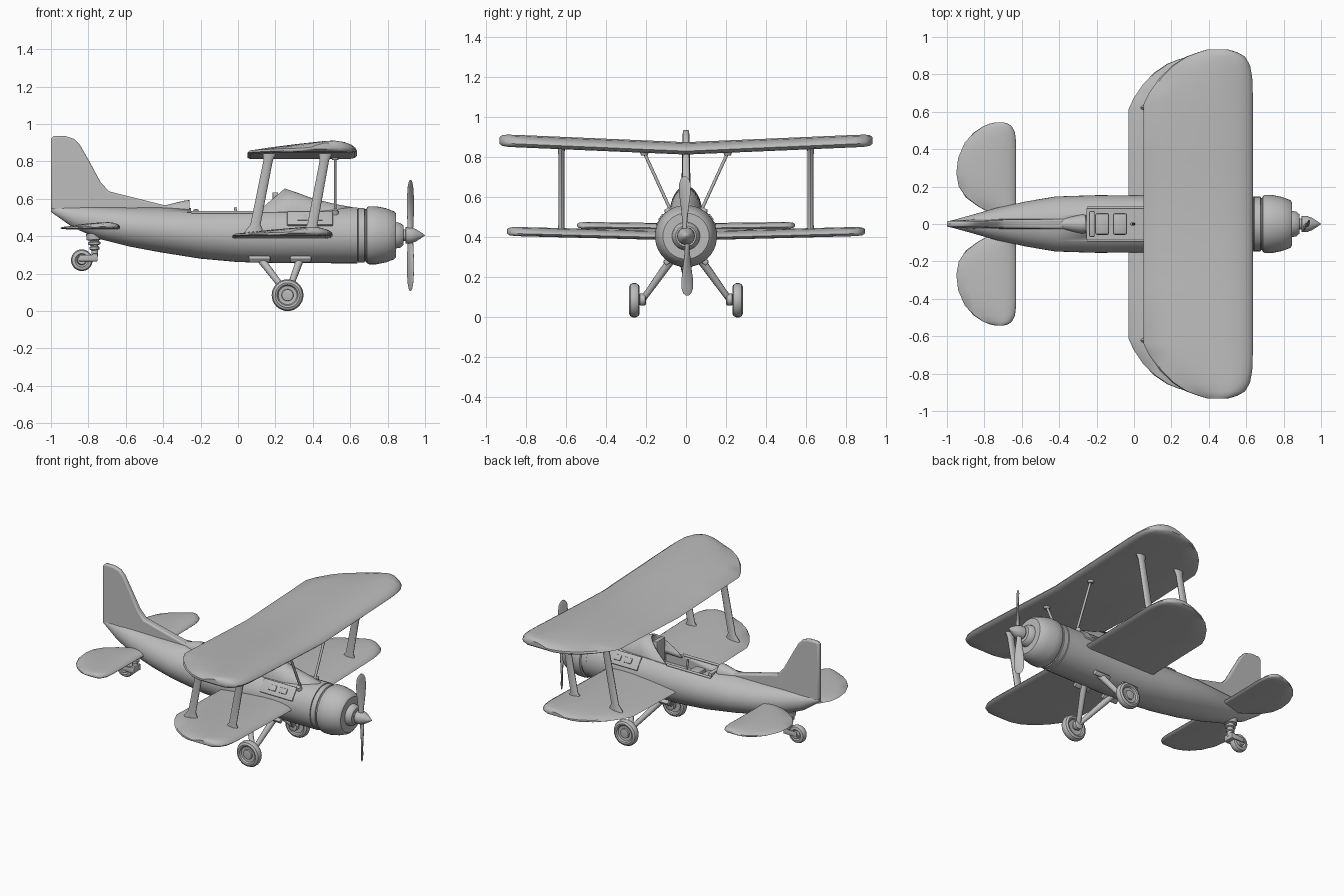
import bpy, bmesh, math
from mathutils import Vector, Matrix

if "Cube" in bpy.data.objects:
    bpy.data.objects.remove(bpy.data.objects["Cube"])

GREY = bpy.data.materials.new("plain grey")
GREY.diffuse_color = (0.5, 0.5, 0.5, 1)
GREY.use_nodes = True
GREY.node_tree.nodes["Principled BSDF"].inputs["Base Color"].default_value = GREY.diffuse_color
AXIS_Z = 0.405  # height of the engine axis


def finish(name, bm, angle=35):
    bmesh.ops.recalc_face_normals(bm, faces=bm.faces[:])
    me = bpy.data.meshes.new(name)
    bm.to_mesh(me)
    bm.free()
    me.materials.append(GREY)
    ob = bpy.data.objects.new(name, me)
    bpy.context.collection.objects.link(ob)
    bpy.ops.object.select_all(action='DESELECT')
    ob.select_set(True)
    bpy.context.view_layer.objects.active = ob
    bpy.ops.object.shade_smooth_by_angle(angle=math.radians(angle))
    return ob


def loft(name, rings, angle=35):
    """Skin a list of closed rings and cap both ends."""
    bm = bmesh.new()
    vs = [[bm.verts.new(p) for p in r] for r in rings]
    n = len(vs[0])
    for a, b in zip(vs, vs[1:]):
        for i in range(n):
            j = (i + 1) % n
            bm.faces.new((a[i], a[j], b[j], b[i]))
    bm.faces.new(vs[0])
    bm.faces.new(vs[-1])
    return finish(name, bm, angle)


def ring(c, u, v, n=24):
    c, u, v = Vector(c), Vector(u), Vector(v)
    return [c + u * math.cos(2 * math.pi * i / n) + v * math.sin(2 * math.pi * i / n) for i in range(n)]


def revolve(name, centre, axis, prof, n=32, angle=35):
    """prof: (distance along axis, radius)."""
    axis = Vector(axis).normalized()
    u = axis.orthogonal().normalized()
    v = axis.cross(u)
    return loft(name, [ring(Vector(centre) + axis * d, u * max(r, .001), v * max(r, .001), n)
                       for d, r in prof], angle)


def rod(name, a, b, r0, r1=None, n=12):
    d = Vector(b) - Vector(a)
    return revolve(name, a, d, [(0, r0), (d.length, r1 or r0)], n)


def box(name, c, size, rot=0, bevel=.004):
    bm = bmesh.new()
    bmesh.ops.create_cube(bm, size=1)
    bmesh.ops.scale(bm, vec=size, verts=bm.verts[:])
    if bevel:
        bmesh.ops.bevel(bm, geom=bm.edges[:], offset=bevel, segments=2, affect='EDGES', profile=.5)
    bmesh.ops.transform(bm, matrix=Matrix.Translation(c) @ Matrix.Rotation(rot, 4, 'X'), verts=bm.verts[:])
    return finish(name, bm)


def cut(ob, cutter):
    m = ob.modifiers.new("cut", 'BOOLEAN')
    m.operation, m.object, m.solver = 'DIFFERENCE', cutter, 'EXACT'
    bpy.context.view_layer.objects.active = ob
    bpy.ops.object.modifier_apply(modifier=m.name)
    bpy.data.objects.remove(cutter)


# Fuselage: x, bottom, top, half width
hull = [(-1, .53, .56, .012), (-.88, .445, .56, .045), (-.74, .385, .558, .085), (-.58, .345, .555, .12),
        (-.42, .315, .555, .147), (-.2, .28, .55, .154), (0, .262, .55, .153), (.2, .257, .553, .152),
        (.64, .255, .555, .15)]
fuselage = loft("fuselage", [ring((x, 0, (b + t) / 2), (0, w, 0), (0, 0, (t - b) / 2), 40)
                             for x, b, t, w in hull])
cut(fuselage, box("cockpit_cutter", (-.02, 0, .55), (.46, .17, .2), 0, 0))

# Cockpit interior
for x in (-.17, -.075):
    box("seat_cushion", (x, 0, .475), (.075, .115, .05), 0, .01)
box("seat_back", (-.225, 0, .5), (.03, .14, .09), 0, .008)
rod("control_stick", (.0, 0, .44), (-.015, 0, .555), .007)
box("instrument_panel", (.2, 0, .56), (.03, .09, .15))
for s in (-1, 1):
    rod("cockpit_rail", (-.25, s * .087, .527), (.08, s * .087, .527), .008)

# Hood ahead of the cockpit: open arch with a raked back edge
bm = bmesh.new()
rows = []
for x, top, hw, rake in [(.25, .655, .082, .17), (.32, .632, .084, .06), (.4, .602, .082, 0),
                         (.52, .572, .07, 0), (.63, .552, .04, 0)]:
    row = []
    for i in range(17):
        a = math.pi * i / 16
        row.append(bm.verts.new((x - rake * (1 - math.sin(a)), hw * math.cos(a), .51 + (top - .51) * math.sin(a))))
    rows.append(row)
for a, b in zip(rows, rows[1:]):
    for i in range(16):
        bm.faces.new((a[i], a[i + 1], b[i + 1], b[i]))
hood = finish("windscreen_hood", bm)
sol = hood.modifiers.new("shell", 'SOLIDIFY')
sol.thickness = .01

# Headrest fairing
loft("headrest", [ring((x, 0, .535), (0, w, 0), (0, 0, h), 20)
                  for x, w, h in [(-.45, .012, .015), (-.36, .035, .038), (-.28, .052, .057), (-.26, .05, .058)]])

# Engine cowling, gearbox and spinner
revolve("engine_cowling", (0, 0, AXIS_Z), (1, 0, 0),
        [(.62, .14), (.685, .14), (.69, .15), (.7, .155), (.74, .155), (.79, .145), (.835, .128), (.846, .115),
         (.846, .07), (.868, .066), (.884, .052), (.884, .03), (.9, .03)], 40)
revolve("cowl_band", (0, 0, AXIS_Z), (1, 0, 0), [(.64, .14), (.643, .146), (.675, .146), (.678, .14)], 40)
revolve("spinner", (0, 0, AXIS_Z), (1, 0, 0),
        [(.895, .03), (.897, .044), (.925, .043), (.95, .034), (.975, .018), (1, .001)], 24, 60)

# Propeller blades: radius, half chord, half thickness, twist
blade = [(.02, .014, .012, 70), (.07, .018, .01, 62), (.14, .026, .008, 45), (.21, .033, .006, 32),
         (.26, .032, .005, 26), (.285, .022, .004, 24), (.297, .008, .002, 24)]
for s in (-1, 1):
    rings = []
    for r, c, t, tw in blade:
        k = math.radians(tw)
        u = Vector((math.sin(k), s * math.cos(k), 0))
        w = Vector((math.cos(k), -s * math.sin(k), 0))
        rings.append(ring((.922, -s * .006, AXIS_Z + s * r), u * c, w * t, 16))
    loft("propeller_blade", rings, 50)

# Flat-bottomed wing section: chord fraction from trailing edge, height fraction
FOIL = [(0, .12), (.02, .3), (.2, .56), (.4, .8), (.6, .97), (.75, 1), (.87, .9), (.95, .7), (.99, .45), (1, .28),
        (.98, .1), (.93, 0), (.6, 0), (.3, 0), (.03, 0)]
# Planform: span, trailing edge, leading edge fractions, thickness fraction
PLAN = [(0, 0, 1, 1), (.35, 0, 1, 1), (.685, 0, 1, 1), (.75, .05, 1, 1), (.84, .15, .995, 1), (.91, .265, .975, 1),
        (.96, .39, .93, .97), (.985, .5, .86, .85), (1, .58, .78, .5)]


def wing(name, span, x0, x1, z, rise, thick, plan=PLAN):
    ch = x1 - x0
    full = [(-p[0], *p[1:]) for p in plan[:0:-1]] + plan
    rings = []
    for y, te, le, th in full:
        zc = z + rise * abs(y) + thick * (1 - th) * .5
        rings.append([(x0 + ch * (te + (le - te) * f), y * span, zc + thick * th * h) for f, h in FOIL])
    loft(name, rings, 40)


wing("upper_wing", .932, .05, .635, .812, .04, .062)
wing("lower_wing", .893, -.03, .505, .383, .023, .046)

# Tailplane with an inner cut-out at the rear
TAIL = [(0, .62, 1, 1), (.11, .56, 1, 1), (.17, .37, 1, 1), (.26, .16, 1, 1), (.37, .04, 1, 1), (.5, 0, 1, 1),
        (.65, .03, 1, 1), (.8, .14, 1, 1), (.9, .29, .98, 1), (.96, .44, .93, .9), (.99, .57, .86, .7),
        (1, .66, .78, .4)]
wing("tailplane", .543, -.95, -.63, .435, .007, .034, TAIL)

# Fin with dorsal fillet: side outline, thicker toward the base
outline = [(-1, .545), (-1, .92), (-.985, .935), (-.92, .935), (-.875, .92), (-.845, .888), (-.8, .81),
           (-.735, .69), (-.69, .64), (-.55, .605), (-.33, .55), (-.6, .52), (-.85, .51)]
bm = bmesh.new()
sides = []
for s in (-1, 1):
    sides.append([bm.verts.new((x, s * (.016 + .014 * max(0, (.75 - z) / .25) * (x > -.9)), z))
                  for x, z in outline])
    bm.faces.new(sides[-1])
n = len(outline)
for i in range(n):
    j = (i + 1) % n
    bm.faces.new((sides[0][i], sides[0][j], sides[1][j], sides[1][i]))
fin = finish("tail_fin", bm)
bev = fin.modifiers.new("round", 'BEVEL')
bev.width, bev.segments = .01, 3
bev.angle_limit = math.radians(50)

for s in (-1, 1):
    # Interplane struts with flared feet
    for xb, xt in ((.085, .17), (.39, .47)):
        strut = []
        for f, hx, hy in [(0, .05, .018), (.03, .045, .018), (.1, .027, .015), (.9, .025, .015),
                          (.96, .034, .017), (1, .038, .018)]:
            strut.append(ring((xb + (xt - xb) * f, s * .622, .42 + .43 * f), (hx, 0, 0), (0, hy, 0), 16))
        loft("wing_strut", strut)
    # Cabane struts with end pads
    rod("cabane_strut", (.52, s * .075, .53), (.52, s * .21, .825), .008)
    revolve("cabane_pad", (.52, s * .208, .808), (0, 0, 1), [(0, .016), (.02, .024)], 16)
    revolve("cabane_pad", (.52, s * .085, .52), (0, s * .5, 1), [(0, .02), (.025, .014)], 16)
    # Louvre panels on the engine sides
    ang = math.radians(37)
    out = Vector((0, s * math.cos(ang), math.sin(ang)))
    axis = Vector((0, 0, AXIS_Z))
    box("side_panel", axis + out * .148 + Vector((.385, 0, 0)), (.245, .014, .09), s * ang)
    for x in (.345, .425):
        box("panel_louvre", axis + out * .156 + Vector((x, 0, 0)), (.055, .01, .035), s * ang, .003)
    # Landing gear legs, feet and wheels
    hub = (.265, s * .215, .09)
    for x in (.115, .335):
        rod("gear_leg", (x, s * .075, .285), hub, .021, .015)
        box("gear_foot", (x, s * .088, .283), (.115, .05, .03), s * -.7, .008)
    revolve("gear_hub", (.265, s * .2, .088), (0, s, 0), [(0, .022), (.005, .03), (.03, .03), (.035, .02), (.06, .02)], 20)
    revolve("wheel", (.265, s * .258, .085), (0, s, 0),
            [(-.012, .03), (-.014, .05), (-.024, .056), (-.027, .066), (-.02, .079), (-.008, .085), (.008, .085),
             (.02, .079), (.027, .066), (.024, .056), (.014, .05), (.012, .032), (.022, .03), (.024, .015)], 32)
    # Tail wheel fork arms
    box("tail_fork", (-.8, s * .032, .283), (.1, .01, .034), 0, .004)

# Tail wheel and sprung post
revolve("tail_wheel", (-.835, 0, .272), (0, 1, 0),
        [(-.03, .012), (-.03, .022), (-.014, .026), (-.024, .036), (-.02, .052), (-.008, .058), (.008, .058),
         (.02, .052), (.024, .036), (.014, .026), (.03, .022), (.03, .012)], 28)
box("tail_fork_bridge", (-.765, 0, .287), (.03, .074, .04), 0, .006)
revolve("tail_post", (-.765, 0, .29), (-.05, 0, 1),
        [(0, .018), (.035, .018), (.04, .027), (.052, .027), (.056, .021), (.062, .021), (.066, .033), (.078, .033),
         (.082, .026), (.088, .026), (.092, .04), (.125, .042)], 20)
